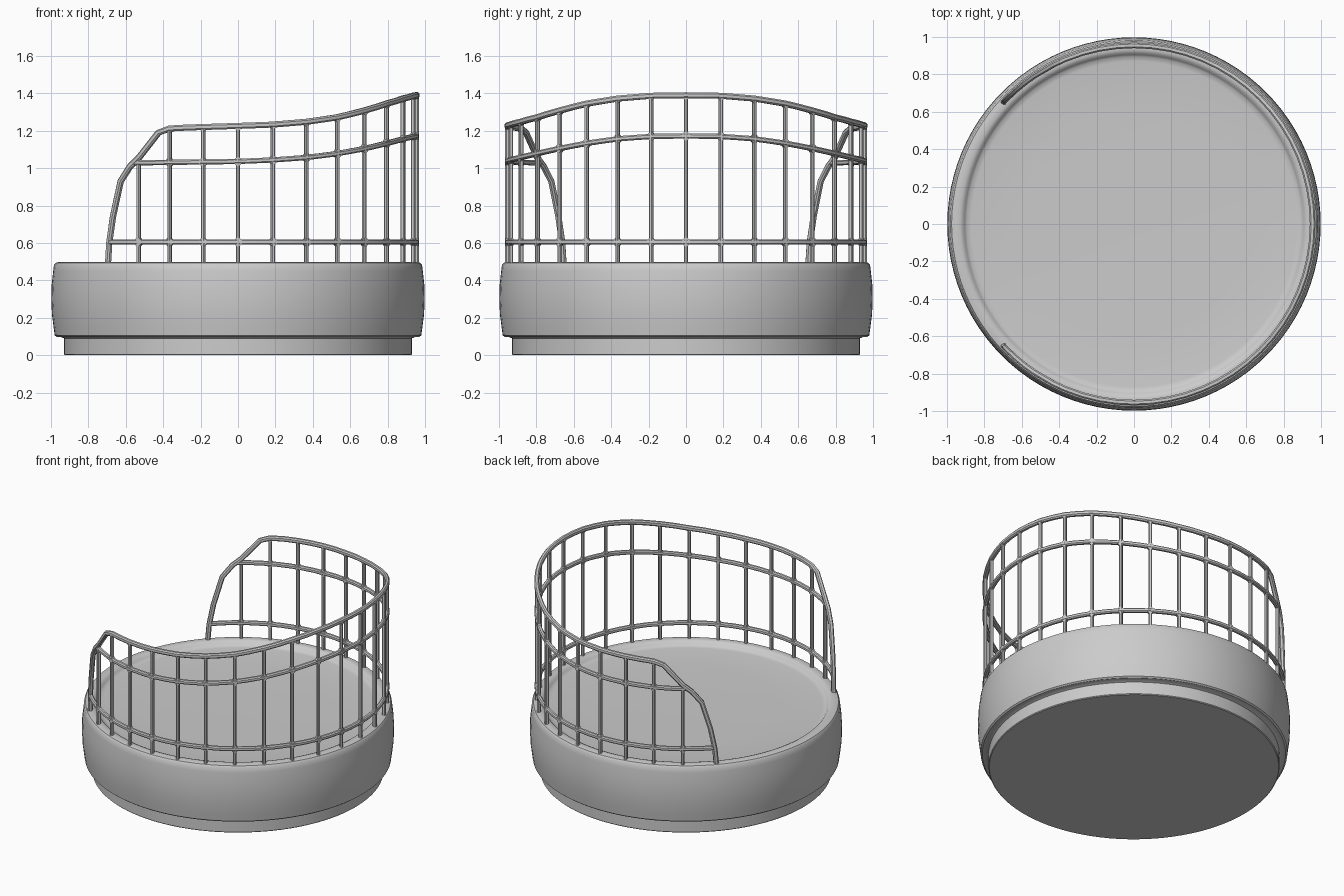
import bpy, bmesh, math
from mathutils import Vector

if "Cube" in bpy.data.objects:
    bpy.data.objects.remove(bpy.data.objects["Cube"])

STEP = math.radians(11.25)   # spacing of the upright bars
R = 0.955                    # cage radius

grey = bpy.data.materials.new("light grey")
grey.diffuse_color = (0.6, 0.6, 0.6, 1)
grey.use_nodes = True
grey.node_tree.nodes["Principled BSDF"].inputs["Base Color"].default_value = grey.diffuse_color


def finish(name, bm, angle=35):
    bmesh.ops.recalc_face_normals(bm, faces=bm.faces)
    me = bpy.data.meshes.new(name)
    bm.to_mesh(me)
    bm.free()
    ob = bpy.data.objects.new(name, me)
    bpy.context.collection.objects.link(ob)
    me.materials.append(grey)
    bpy.context.view_layer.objects.active = ob
    ob.select_set(True)
    bpy.ops.object.shade_smooth_by_angle(angle=math.radians(angle))
    ob.select_set(False)
    return ob


def lathe(name, profile, n=96):
    bm = bmesh.new()
    vs = [bm.verts.new((r, 0, z)) for r, z in profile]
    es = [bm.edges.new(p) for p in zip(vs, vs[1:])]
    bmesh.ops.spin(bm, geom=vs + es, cent=(0, 0, 0), axis=(0, 0, 1),
                   angle=math.tau, steps=n)
    bmesh.ops.remove_doubles(bm, verts=bm.verts, dist=1e-4)
    return finish(name, bm)


def on_cage(k, z, r=R):
    return Vector((r * math.cos(k * STEP), r * math.sin(k * STEP), z))


def sweep(bm, pts, wide, deep):
    """Bar with a chamfered rectangular section facing the cage axis."""
    rings = []
    for i, p in enumerate(pts):
        t = (pts[min(i + 1, len(pts) - 1)] - pts[max(i - 1, 0)]).normalized()
        out = Vector((p.x, p.y, 0)).normalized()
        side = t.cross(out).normalized()
        out = side.cross(t)
        ring = []
        for a, b in ((1, .5), (.5, 1), (-.5, 1), (-1, .5),
                     (-1, -.5), (-.5, -1), (.5, -1), (1, -.5)):
            ring.append(bm.verts.new(p + side * a * wide + out * b * deep))
        rings.append(ring)
    for a, b in zip(rings, rings[1:]):
        for j in range(8):
            bm.faces.new((a[j], a[j - 1], b[j - 1], b[j]))
    bm.faces.new(rings[0])
    bm.faces.new(rings[-1])


def interp(table, k):
    """Smooth height lookup by bar number."""
    k = abs(k)
    for i in range(len(table) - 1):
        (k0, z0), (k1, z1) = table[i], table[i + 1]
        if k <= k1:
            return z0 + (z1 - z0) * (k - k0) / (k1 - k0)
    return table[-1][1]


TOP = [(0, 1.39), (1, 1.387), (2, 1.372), (3, 1.345), (4, 1.308), (5, 1.272),
       (6, 1.248), (7, 1.233), (8, 1.226), (9.5, 1.217), (10, 1.212),
       (10.35, 1.19), (11, 1.055), (11.3, 1.01), (11.65, 0.93),
       (11.95, 0.74), (12.1, 0.60), (12.15, 0.49)]
MID = [(0, 1.172), (1, 1.17), (2, 1.157), (3, 1.133), (4, 1.105), (5, 1.078),
       (6, 1.057), (7, 1.044), (8, 1.036), (11.2, 1.028)]
LOW = 0.605

# round body with a recessed foot and a dished top
lathe("base", [(0, 0), (0.925, 0), (0.93, 0.005), (0.93, 0.09), (0.945, 0.097),
               (0.97, 0.098), (0.98, 0.106), (0.986, 0.15), (0.995, 0.22),
               (0.998, 0.30), (0.996, 0.38), (0.988, 0.45), (0.984, 0.482),
               (0.975, 0.494), (0.955, 0.499), (0.93, 0.499), (0.915, 0.493),
               (0.905, 0.480), (0.895, 0.471), (0.87, 0.467), (0.6, 0.462),
               (0.3, 0.458), (0, 0.457)])

# top rail, running down into both end posts
bm = bmesh.new()
ks = [k for k, z in TOP if k > 9.2]
ks = sorted({-k for k in ks} | set(ks) | {i / 2 for i in range(-18, 19)})
sweep(bm, [on_cage(k, interp(TOP, k)) for k in ks], 0.016, 0.015)
finish("top_rail", bm)

# middle and lower rails
for name, end, height in (("middle_rail", 11.2, lambda k: interp(MID, k)),
                          ("lower_rail", 12.1, lambda k: LOW)):
    bm = bmesh.new()
    sweep(bm, [on_cage(end * i / 24, height(end * i / 24))
               for i in range(-24, 25)], 0.014, 0.014)
    finish(name, bm)

# upright bars
bm = bmesh.new()
for k in range(-11, 12):
    sweep(bm, [on_cage(k, 0.48), on_cage(k, interp(TOP, k))], 0.011, 0.012)
finish("upright_bars", bm)

# small diamond webs where bars cross rails
bm = bmesh.new()
for k in range(-11, 12):
    side = on_cage(k + 8, 0, 1)
    for z in (LOW, interp(MID, k), interp(TOP, k)):
        if abs(k) == 11 and z > 0.7:
            continue
        up = Vector((0, 0, 0.030))
        loops = []
        for r in (R - 0.011, R + 0.011):
            c = on_cage(k, z, r)
            tip = up if z < interp(TOP, k) else up * 0.3
            loops.append([bm.verts.new(c + d) for d in
                          (side * 0.03, tip, side * -0.03, -up)])
        a, b = loops
        bm.faces.new(a)
        bm.faces.new(b)
        for j in range(4):
            bm.faces.new((a[j], a[j - 1], b[j - 1], b[j]))
finish("joint_webs", bm)
